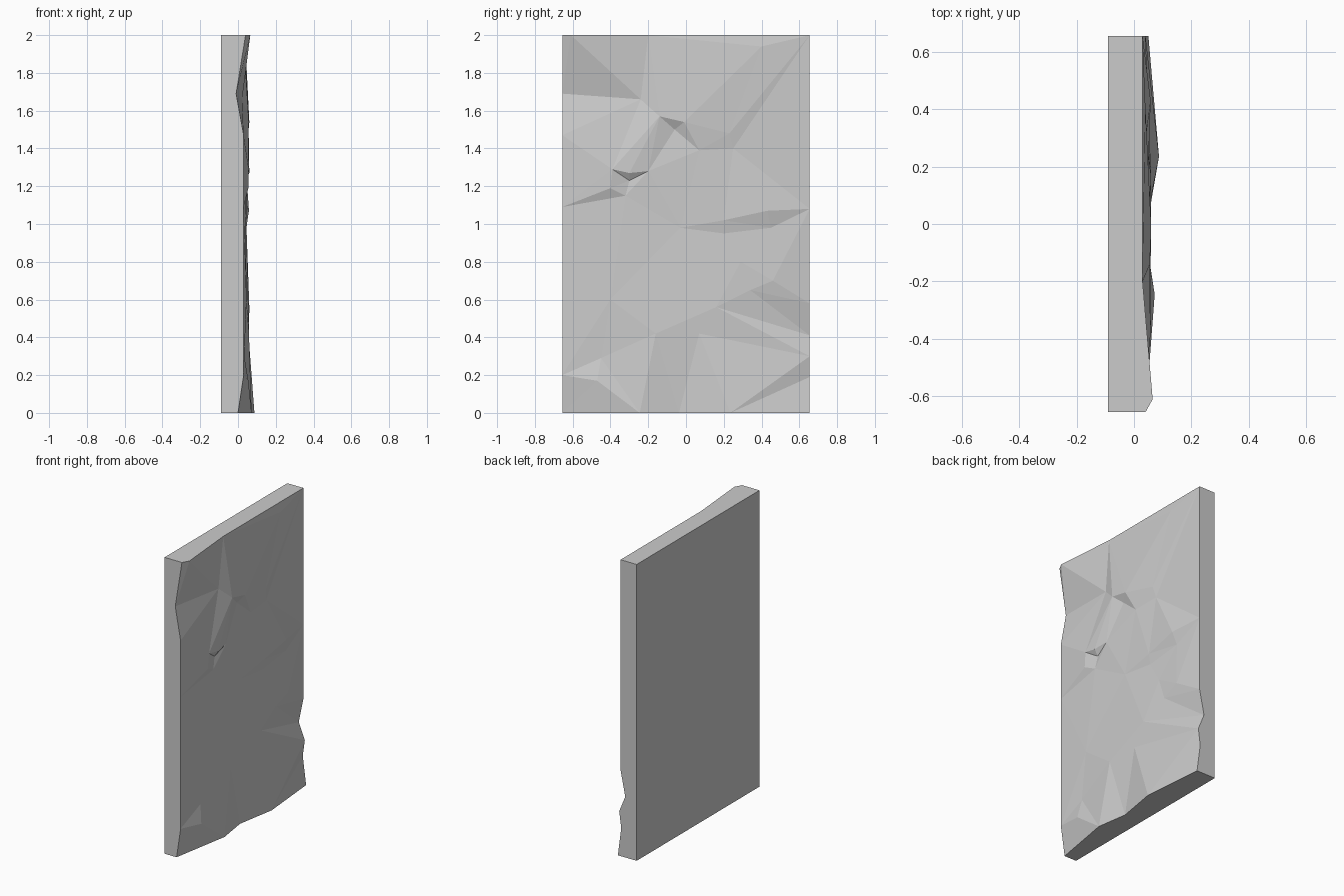
import bpy, bmesh
from mathutils import Vector
from mathutils.geometry import delaunay_2d_cdt

if "Cube" in bpy.data.objects:
    bpy.data.objects.remove(bpy.data.objects["Cube"])

W, H, BACK = 0.655, 2.0, -0.09

# Rough face outline: depth along each border (position, depth)
left = [(1.69, -.01), (1.47, .03), (1.09, .03), (.2, .03)]
right = [(1.08, .03), (.58, .03), (.41, -.005), (.30, .04), (.19, .025)]
top = [(-W, .04), (-.61, .065), (-.2, .03), (W, .03)]
bottom = [(-W, 0), (-.245, .072), (-.037, .04), (.235, .087), (W, .05)]

# Chipped interior points (y, z, depth)
chips = [
    (.4, 1.94, .04), (-.24, 1.66, .022), (-.14, 1.57, .055), (-.01, 1.54, .06),
    (-.06, 1.5, .033), (.23, 1.48, .045), (.25, 1.4, .035), (.07, 1.39, .045),
    (-.39, 1.29, .057), (-.3, 1.27, .06), (-.3, 1.23, .035), (-.4, 1.19, .055),
    (-.32, 1.15, .04), (-.2, 1.28, .05), (.43, 1.07, .058), (.45, .98, .038),
    (.2, 1.02, .05), (.2, .95, .04), (-.03, .98, .045), (.29, .8, .045),
    (.46, .7, .05), (.34, .65, .045), (.16, .56, .06), (-.4, .6, .045),
    (-.16, .42, .058), (-.45, .29, .035), (.07, .42, .055), (-.47, .17, .055),
]
points = ([(-W, z, x) for z, x in left] + [(W, z, x) for z, x in right]
          + [(y, H, x) for y, x in top] + [(y, 0.0, x) for y, x in bottom] + chips)

# Triangulate the rough front
flat = [Vector((y, z)) for y, z, _ in points]
co, _, tris, orig, _, _ = delaunay_2d_cdt(flat, [], [], 0, 1e-5)
bm = bmesh.new()
verts = [bm.verts.new((points[o[0]][2], c.x, c.y)) for c, o in zip(co, orig)]
for t in tris:
    bm.faces.new([verts[i] for i in t])

# Pull the border back to a flat rear and close it
border = [e for e in bm.edges if e.is_boundary]
new = bmesh.ops.extrude_edge_only(bm, edges=border)["geom"]
for v in new:
    if isinstance(v, bmesh.types.BMVert):
        v.co.x = BACK
bmesh.ops.holes_fill(bm, edges=[e for e in bm.edges if e.is_boundary], sides=0)
bmesh.ops.recalc_face_normals(bm, faces=bm.faces)

mesh = bpy.data.meshes.new("rock_slab")
bm.to_mesh(mesh)
bm.free()
bpy.context.collection.objects.link(bpy.data.objects.new("rock_slab", mesh))
